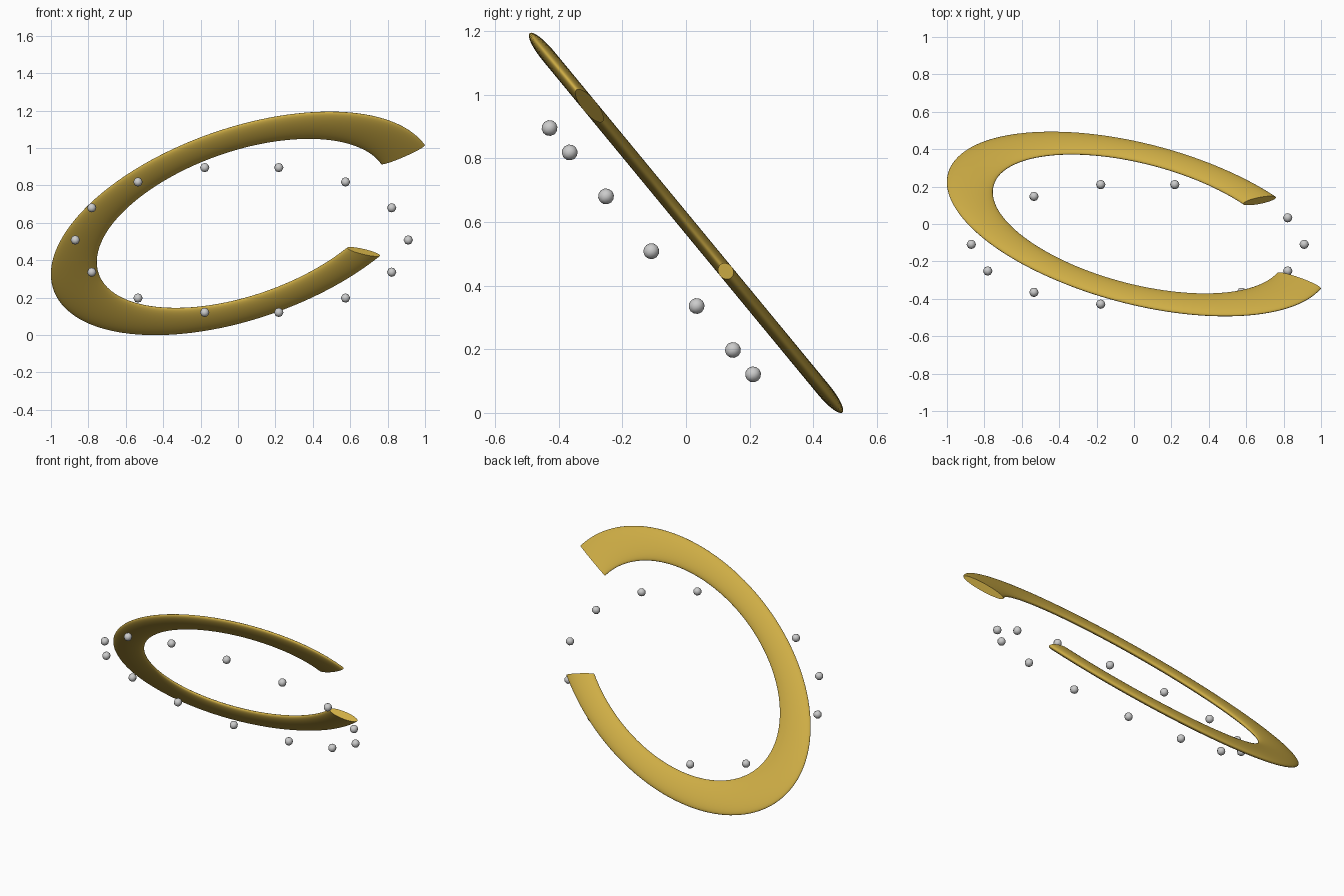
import bpy, bmesh
from math import sin, cos, pi, radians
from mathutils import Matrix

if "Cube" in bpy.data.objects:
    bpy.data.objects.remove(bpy.data.objects["Cube"])

# Gold material
gold = bpy.data.materials.new("gold")
gold.diffuse_color = (0.62, 0.42, 0.06, 1)
gold.use_nodes = True
gold.node_tree.nodes["Principled BSDF"].inputs["Base Color"].default_value = gold.diffuse_color


def make_object(name, bm, mat=None):
    mesh = bpy.data.meshes.new(name)
    bmesh.ops.recalc_face_normals(bm, faces=bm.faces)
    bm.to_mesh(mesh)
    bm.free()
    ob = bpy.data.objects.new(name, mesh)
    bpy.context.collection.objects.link(ob)
    if mat:
        mesh.materials.append(mat)
    return ob


# Open hoop: a torus arc stretched to an ellipse, flattened and tilted
SEMI_A, SEMI_B, HALF_THICK = 1.117, 0.63, 0.023
MAJOR, MINOR = 0.88, 0.12
STEPS, SIDES, SWEEP = 120, 32, radians(298.7)

bm = bmesh.new()
rings = []
for i in range(STEPS + 1):
    t = SWEEP * i / STEPS
    ring = []
    for j in range(SIDES):
        p = 2 * pi * j / SIDES
        r = MAJOR + MINOR * cos(p)
        ring.append(bm.verts.new((SEMI_A * r * cos(t), SEMI_B * r * sin(t),
                                  HALF_THICK * sin(p))))
    rings.append(ring)
for a, b in zip(rings, rings[1:]):
    for j in range(SIDES):
        k = (j + 1) % SIDES
        bm.faces.new((a[j], b[j], b[k], a[k])).smooth = True
for end in (rings[0], rings[-1]):
    bm.faces.new(end)
bm.transform(Matrix.Translation((0.023, 0, 0.597))
             @ Matrix.Rotation(radians(129.5), 4, 'X')
             @ Matrix.Rotation(radians(29), 4, 'Z'))
# Keep the cut ends crisp
bm.normal_update()
for e in bm.edges:
    if any(len(f.verts) > 4 for f in e.link_faces):
        e.smooth = False
make_object("open_hoop", bm, gold)

# Ring of small beads in a parallel tilted plane
COUNT = 14
for i in range(COUNT):
    t = 2 * pi * i / COUNT
    bm = bmesh.new()
    bmesh.ops.create_uvsphere(bm, u_segments=8, v_segments=6, radius=0.025)
    for f in bm.faces:
        f.smooth = True
    bm.transform(Matrix.Translation((0.02 + 0.89 * cos(t),
                                     -0.109 - 0.328 * sin(t),
                                     0.508 + 0.397 * sin(t)))
                 @ Matrix.Rotation(radians(129.5), 4, 'X'))
    make_object(f"bead_{i + 1}", bm)
